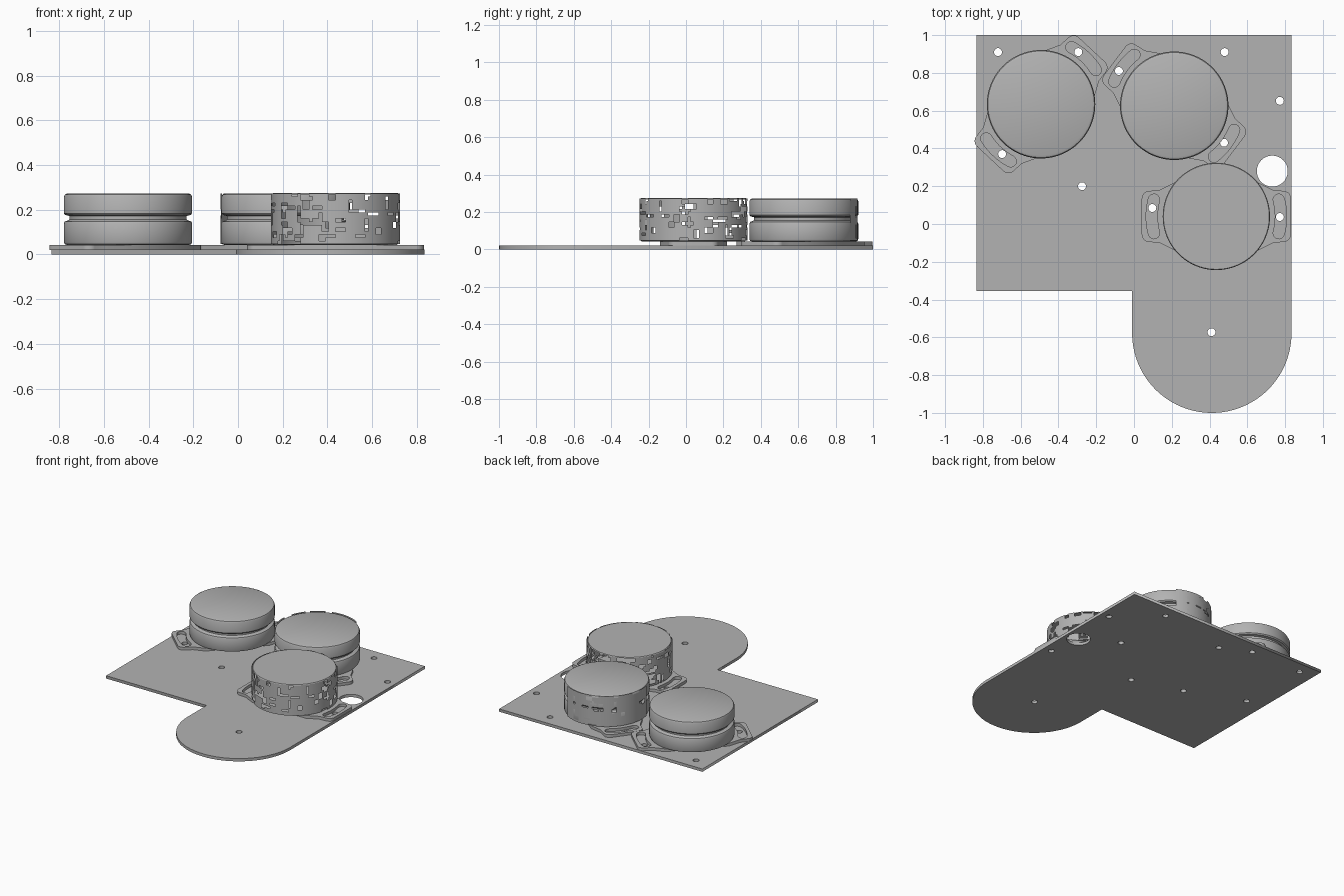
import bpy, bmesh, math, random
from math import sin, cos, pi, radians
from mathutils import Matrix

if "Cube" in bpy.data.objects:
    bpy.data.objects.remove(bpy.data.objects["Cube"])
random.seed(4)

gray = bpy.data.materials.new("plain gray")
gray.use_nodes = True
gray.diffuse_color = (0.45, 0.45, 0.45, 1)
gray.node_tree.nodes["Principled BSDF"].inputs["Base Color"].default_value = (0.45, 0.45, 0.45, 1)

R = 0.287          # drum radius
SEG = 80           # segments around a drum


def add_object(name, mesh, smooth=False):
    obj = bpy.data.objects.new(name, mesh)
    bpy.context.collection.objects.link(obj)
    mesh.materials.clear()
    mesh.materials.append(gray)
    if smooth:
        bpy.context.view_layer.objects.active = obj
        obj.select_set(True)
        bpy.ops.object.shade_smooth_by_angle(angle=radians(35))
        obj.select_set(False)
    return obj


def arc(cx, cy, r, a0, a1, n):
    return [(cx + r * cos(radians(a0 + (a1 - a0) * i / n)),
             cy + r * sin(radians(a0 + (a1 - a0) * i / n))) for i in range(n + 1)]


def circle(cx, cy, r, n=24):
    return arc(cx, cy, r, 0, 360, n)[:-1]


def flat_plate(name, loops, z0, z1):
    """Filled outline with holes, extruded between two heights."""
    curve = bpy.data.curves.new(name, "CURVE")
    curve.dimensions = "2D"
    curve.fill_mode = "BOTH"
    curve.extrude = (z1 - z0) / 2
    for loop in loops:
        s = curve.splines.new("POLY")
        s.points.add(len(loop) - 1)
        for p, (x, y) in zip(s.points, loop):
            p.co = (x, y, 0, 1)
        s.use_cyclic_u = True
    temp = bpy.data.objects.new(name + "_outline", curve)
    bpy.context.collection.objects.link(temp)
    graph = bpy.context.evaluated_depsgraph_get()
    mesh = bpy.data.meshes.new_from_object(temp.evaluated_get(graph))
    bpy.data.objects.remove(temp)
    mesh.transform(Matrix.Translation((0, 0, (z0 + z1) / 2)))
    return add_object(name, mesh)


def lathe(name, profile, centre):
    """Closed turned body, capped at both ends."""
    bm = bmesh.new()
    rings = [[bm.verts.new((*p, z)) for p in circle(*centre, r, SEG)] for r, z in profile]
    for a, b in zip(rings, rings[1:]):
        for i in range(SEG):
            j = (i + 1) % SEG
            bm.faces.new((a[i], a[j], b[j], b[i]))
    bm.faces.new(rings[0][::-1])
    bm.faces.new(rings[-1])
    mesh = bpy.data.meshes.new(name)
    bm.to_mesh(mesh)
    bm.free()
    return add_object(name, mesh, True)


def broken_shell(name, centre, r, a0, a1, gaps):
    """Thin drum wall with random rectangular gaps."""
    cols, rows = round((a1 - a0) / 3), 16
    z0, z1 = 0.047, 0.272
    missing = set()
    for _ in range(gaps):
        c, k = random.randrange(cols), random.randrange(rows)
        w, h = random.choice([(1, 4), (2, 2), (3, 1), (3, 2), (2, 3), (4, 1)])
        missing |= {((c + i) % cols, k + j) for i in range(w) for j in range(h)}
    bm = bmesh.new()
    grid = [[bm.verts.new((x, y, z0 + (z1 - z0) * k / rows))
             for x, y in arc(*centre, r, a0, a1, cols)] for k in range(rows + 1)]
    for k in range(rows):
        for c in range(cols):
            if (c, k) not in missing:
                bm.faces.new((grid[k][c], grid[k][c + 1], grid[k + 1][c + 1], grid[k + 1][c]))
    bmesh.ops.remove_doubles(bm, verts=bm.verts, dist=0.0005)
    bmesh.ops.delete(bm, geom=[v for v in bm.verts if not v.link_faces], context="VERTS")
    mesh = bpy.data.meshes.new(name)
    bm.to_mesh(mesh)
    bm.free()
    return add_object(name, mesh, True)


def flange(name, centre, angle):
    """Mounting strip with a curved slot in each rounded ear."""
    half = [(0.22, -0.18), (0.30, -0.14)]
    half += arc(0.355, -0.095, 0.04, -80, 0, 6) + arc(0.355, 0.095, 0.04, 0, 80, 6)
    half += [(0.30, 0.14), (0.22, 0.18)]
    span = 15
    slot = arc(0, 0, 0.372, -span, span, 12)
    ex, ey = 0.342 * cos(radians(span)), 0.342 * sin(radians(span))
    slot += arc(ex, ey, 0.03, span, span + 180, 8)[1:]
    slot += arc(0, 0, 0.312, span, -span, 12)[1:]
    slot += arc(ex, -ey, 0.03, 180 - span, 360 - span, 8)[1:-1]

    def place(points, turn):
        c, s = cos(radians(angle + turn)), sin(radians(angle + turn))
        return [(centre[0] + x * c - y * s, centre[1] + x * s + y * c) for x, y in points]

    flat_plate(name, [place(half, 0) + place(half, 180), place(slot, 0), place(slot, 180)],
               0.02, 0.042)


# Base plate with rounded arm and drilled holes
outline = [(-0.835, 1), (-0.835, -0.355), (-0.01, -0.355)]
outline += arc(0.412, -0.578, 0.422, 180, 360, 48) + [(0.835, 1)]
holes = [(-0.72, 0.91), (-0.295, 0.91), (-0.08, 0.81), (0.48, 0.91), (0.772, 0.652),
         (0.477, 0.43), (0.772, 0.037), (0.097, 0.085), (-0.698, 0.37), (-0.275, 0.2),
         (0.41, -0.573)]
flat_plate("base_plate", [outline, circle(0.732, 0.28, 0.082, 40)]
           + [circle(x, y, 0.021) for x, y in holes], 0, 0.021)

# Drum centres
left_c, middle_c, front_c = (-0.492, 0.634), (0.213, 0.626), (0.436, 0.04)

# Slotted flanges under the drums
flange("left_flange", left_c, 47)
flange("middle_flange", middle_c, 143 + 180)
flange("front_flange", front_c, 0)

# Turned drums with a waist groove
profile = [(0.272, 0.042), (0.283, 0.046), (R, 0.055), (R, 0.138), (0.283, 0.147),
           (0.272, 0.151), (0.262, 0.156), (0.262, 0.172), (0.28, 0.176), (R, 0.184),
           (R, 0.258), (0.282, 0.268), (0.27, 0.273)]
lathe("left_drum", profile, left_c)
lathe("middle_drum", profile, middle_c)

# Broken wall around the back of the middle drum
broken_shell("middle_wall", middle_c, R + 0.004, 60, 192, 22)

# Front drum: gapped wall between two thin caps
broken_shell("front_wall", front_c, R + 0.002, 0, 360, 125)
lathe("front_drum_top", [(0.284, 0.268), (0.28, 0.274)], front_c)
lathe("front_drum_bottom", [(0.275, 0.042), (0.28, 0.047)], front_c)
